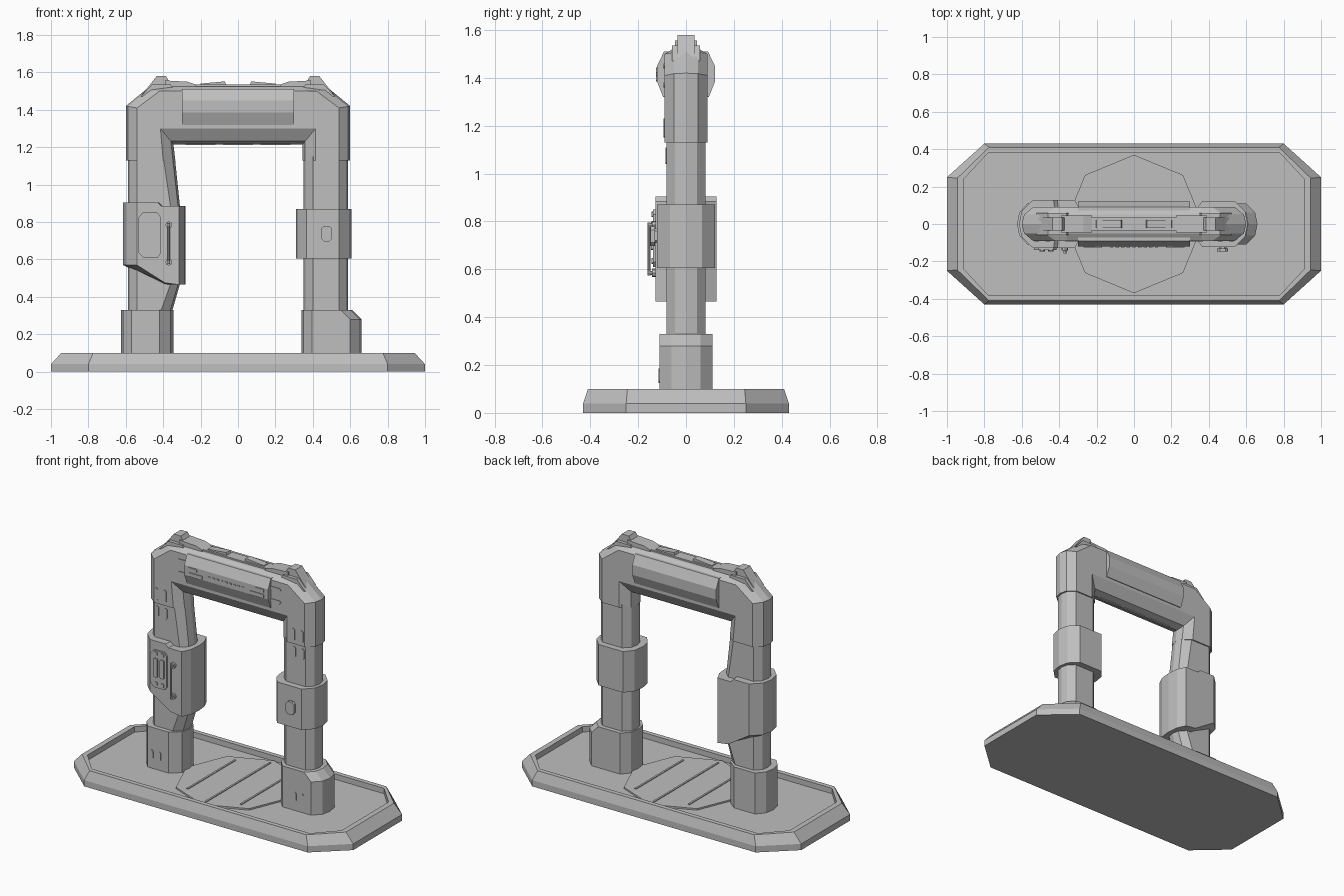
import bpy, bmesh, math
from mathutils import Vector

grey = bpy.data.materials.new("plain_grey")
grey.diffuse_color = (0.52, 0.52, 0.52, 1)


def finish(name, bm):
    bmesh.ops.recalc_face_normals(bm, faces=bm.faces[:])
    me = bpy.data.meshes.new(name)
    bm.to_mesh(me)
    bm.free()
    me.materials.append(grey)
    ob = bpy.data.objects.new(name, me)
    bpy.context.collection.objects.link(ob)
    return ob


def loft(name, rings):
    """Skin equal-length rings of points and cap both ends."""
    bm = bmesh.new()
    vs = [[bm.verts.new(p) for p in r] for r in rings]
    n = len(vs[0])
    for a, b in zip(vs, vs[1:]):
        for i in range(n):
            j = (i + 1) % n
            bm.faces.new((a[i], a[j], b[j], b[i]))
    bm.faces.new(vs[0])
    bm.faces.new(vs[-1])
    return finish(name, bm)


def slab(name, pts, d, t=0.8, m=0.55):
    """Front outline (xf, zf) swelling to centre outline (xc, zc), mirrored in y."""
    rings = []
    for y, k in ((-d, 0), (-m * d, t), (0, 1), (m * d, t), (d, 0)):
        rings.append([(a + (c - a) * k, y, b + (e - b) * k) for a, b, c, e in pts])
    return loft(name, rings)


def prism(name, pts, y0, y1):
    return loft(name, [[(x, y, z) for x, z in pts] for y in (y0, y1)])


def box(name, x0, x1, y0, y1, z0, z1):
    return prism(name, [(x0, z0), (x1, z0), (x1, z1), (x0, z1)], y0, y1)


def plate(name, x0, x1, z0, z1, y, h=0.006, c=0.008):
    """Small chamfered plate on a surface facing the front."""
    pts = [(x0 + c, z0), (x1 - c, z0), (x1, z0 + c), (x1, z1 - c),
           (x1 - c, z1), (x0 + c, z1), (x0, z1 - c), (x0, z0 + c)]
    return prism(name, pts, y - h, y + 0.01)


def rod(name, a, b, r, n=8):
    a, b = Vector(a), Vector(b)
    q = (b - a).to_track_quat('Z', 'Y')
    circle = [q @ Vector((r * math.cos(i * math.tau / n), r * math.sin(i * math.tau / n), 0))
              for i in range(n)]
    return loft(name, [[p + v for v in circle] for p in (a, b)])


# Base platform with a raised rim and sunken floor
def octagon(x, y, cx, cy, z):
    q = [(x, y - cy), (x - cx, y)]
    return [(a, b, z) for a, b in q + [(-a, b) for a, b in q[::-1]]
            + [(-a, -b) for a, b in q] + [(a, -b) for a, b in q[::-1]]]


loft("base_platform", [octagon(1, .43, .2, .18, 0), octagon(1, .43, .2, .18, .04),
                       octagon(.945, .41, .17, .165, .1), octagon(.91, .38, .13, .14, .1),
                       octagon(.91, .38, .13, .14, .065)])

# Floor disc with three raised bars
rod("floor_disc", (0, 0, .06), (0, 0, .075), .37)
for x in (-.19, 0, .19):
    w = .33 - abs(x) * .45
    loft("floor_bar", [[(x - .006, s, z), (x + .006, s, z), (x + .006, -s, z), (x - .006, -s, z)]
                       for s, z in ((w, .07), (w, .08))])

# Upper arch
slab("arch", [
    (-.54, 1.13, -.60, 1.13), (-.54, 1.41, -.60, 1.42), (-.42, 1.50, -.49, 1.51),
    (-.36, 1.50, -.36, 1.53), (.36, 1.50, .36, 1.53), (.42, 1.50, .49, 1.51),
    (.54, 1.41, .60, 1.42), (.54, 1.13, .60, 1.13), (.415, 1.13, .345, 1.13),
    (.415, 1.30, .345, 1.215), (-.415, 1.30, -.345, 1.215), (-.40, 1.13, -.335, 1.13)], .09)

# Straight right shaft and bent left shaft
slab("right_shaft", [(.40, .06, .35, .06), (.54, .06, .588, .06),
                     (.54, 1.15, .588, 1.15), (.40, 1.15, .35, 1.15)], .082)
slab("left_shaft", [
    (-.54, .06, -.588, .06), (-.54, 1.15, -.588, 1.15), (-.40, 1.15, -.338, 1.15),
    (-.36, .88, -.31, .88), (-.36, .47, -.31, .47), (-.41, .33, -.35, .33),
    (-.41, .06, -.35, .06)], .082)

# Feet
slab("left_foot", [(-.57, .06, -.625, .06), (-.57, .33, -.625, .33),
                   (-.42, .33, -.345, .33), (-.42, .06, -.345, .06)], .11)
slab("right_foot", [(.395, .06, .34, .06), (.395, .33, .34, .33), (.55, .33, .61, .33),
                    (.60, .28, .66, .28), (.60, .06, .66, .06)], .11)

# Leg housings
slab("right_housing", [(.365, .605, .31, .605), (.365, .87, .31, .87),
                       (.54, .87, .608, .87), (.54, .605, .608, .605)], .122)
slab("left_housing", [
    (-.54, .57, -.615, .57), (-.54, .905, -.615, .905), (-.43, .905, -.42, .905),
    (-.41, .885, -.40, .885), (-.315, .885, -.28, .885), (-.315, .465, -.28, .465),
    (-.39, .475, -.39, .465)], .128)

# Beam panels, front and back
for s in (-1, 1):
    sec = [(.05, 1.51), (.092, 1.51), (.121, 1.45), (.121, 1.385), (.095, 1.32), (.05, 1.32)]
    loft("beam_panel", [[(x, s * y, z) for y, z in sec] for x in (-.30, .30)])

# Roof spine, corner blocks and rails
box("roof_spine", -.38, .38, -.035, .035, 1.49, 1.535)
for s in (-1, 1):
    prism("corner_block", [(s * .54, 1.45), (s * .49, 1.51), (s * .435, 1.58), (s * .385, 1.58),
                           (s * .37, 1.555), (s * .34, 1.5)], -.036, .036)
    prism("corner_shoulder", [(s * .52, 1.47), (s * .46, 1.535), (s * .36, 1.535), (s * .33, 1.49)],
          -.058, .058)
    prism("roof_step", [(s * .39, 1.5), (s * .39, 1.557), (s * .27, 1.55), (s * .225, 1.535),
                        (s * .225, 1.5)], -.045, .045)
    prism("roof_rail", [(s * .21, 1.52), (s * .20, 1.54), (s * .07, 1.552), (s * .06, 1.52)],
          -.022, .022)

# Slots and trim that repeat on both sides
for s in (-1, 1):
    for x in (.46, .52):
        for z0, z1 in ((1.15, 1.23), (1.04, 1.11)):
            plate("leg_slot", s * x - .012, s * x + .012, z0, z1, -.09 if z0 > 1.13 else -.082, .004)
    for x in (.485, .54):
        plate("foot_slot", s * x - .011, s * x + .011, .125, .185, -.11, .004)
    for z in (1.37, 1.45):
        xs = sorted((s * .295, s * .37))
        plate("beam_slot", *xs, z - .011, z + .011, -.09, .004)
    for a, b, z0, z1 in ((.21, .27, 1.42, 1.443), (.17, .27, 1.386, 1.41)):
        xs = sorted((s * a, s * b))
        plate("panel_vent", *xs, z0, z1, -.121, .005, .003)
for i in range(9):
    x = -.12 + i * .03
    plate("panel_stud", x - .009, x + .009, 1.41, 1.42, -.121, .004, .002)
for x in (-.2, 0, .2):
    box("underside_slot", x - .08, x + .08, -.008, .008, 1.211, 1.22)

# Control plate on the left housing
prism("control_plate", [(-.535, .64), (-.505, .61), (-.43, .61), (-.415, .63),
                        (-.415, .83), (-.43, .85), (-.51, .85), (-.535, .82)], -.138, -.11)
for x in (-.49, -.445):
    plate("control_bar", x - .014, x + .014, .68, .80, -.138, .008, .004)
    for z in (.635, .83):
        plate("control_button", x - .011, x + .011, z - .012, z + .012, -.138, .006, .004)

# Grab handle
for z in (.585, .785):
    rod("handle_mount", (-.37, -.12, z), (-.37, -.142, z), .018)
    rod("handle_post", (-.37, -.12, z), (-.37, -.158, z), .008)
rod("handle_bar", (-.37, -.155, .575), (-.37, -.155, .795), .006)

# Button on the right housing
plate("button_stem", .455, .495, .71, .77, -.122, .012, .01)
plate("button", .445, .503, .697, .78, -.14, .008, .015)
